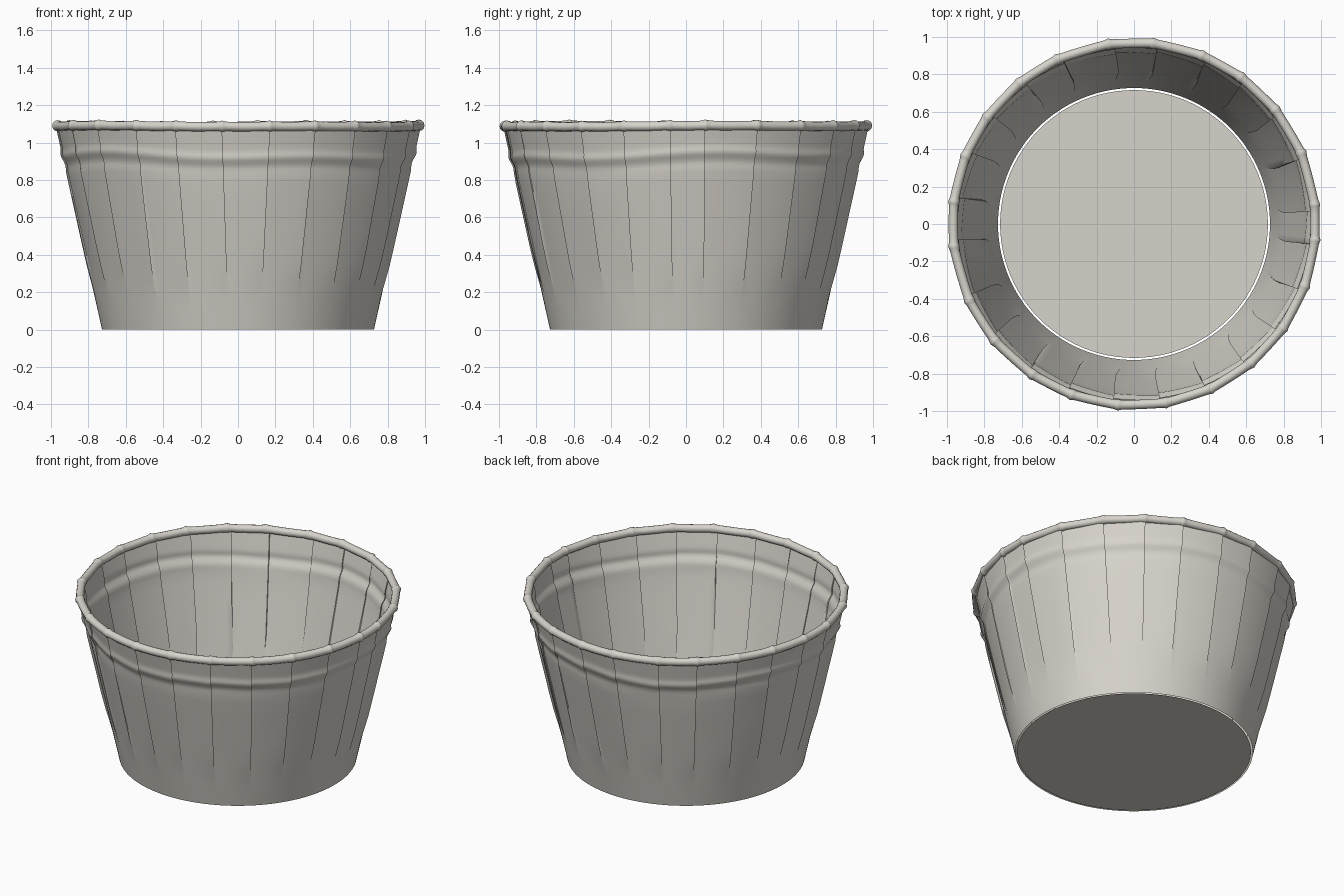
import bpy
import bmesh
from math import sin, cos, pi, tau, radians, exp

if "Cube" in bpy.data.objects:
    bpy.data.objects.remove(bpy.data.objects["Cube"])

HEIGHT = 1.09        # height of the rim centre line
FOOT, LIP = 0.727, 0.97

paper = bpy.data.materials.new("warm grey paper")
paper.use_nodes = True
COLOUR = (0.68, 0.655, 0.60, 1)
paper.diffuse_color = COLOUR
bsdf = paper.node_tree.nodes["Principled BSDF"]
bsdf.inputs["Base Color"].default_value = COLOUR
bsdf.inputs["Roughness"].default_value = 0.8

# Hand-folded pleats, so their spacing is slightly uneven (degrees)
PLEATS = [6, 23, 39, 54, 68, 84, 98, 115, 129, 144, 158, 173,
          187, 205, 220, 236, 250, 265, 280, 295, 310, 325, 340, 355]
SPANS = [(radians(a), radians(b)) for a, b in zip(PLEATS, PLEATS[1:] + [PLEATS[0] + 360])]


def smooth(x):
    x = min(max(x, 0), 1)
    return x * x * (3 - 2 * x)


def finish(name, bm):
    mesh = bpy.data.meshes.new(name)
    bm.to_mesh(mesh)
    bm.free()
    mesh.materials.append(paper)
    obj = bpy.data.objects.new(name, mesh)
    bpy.context.collection.objects.link(obj)
    bpy.ops.object.select_all(action='DESELECT')
    obj.select_set(True)
    bpy.context.view_layer.objects.active = obj
    bpy.ops.object.shade_smooth_by_angle(angle=radians(40))
    return obj


def loft(name, columns, closed_rows):
    """Skin a closed ring of point columns."""
    bm = bmesh.new()
    grid = [[bm.verts.new(p) for p in col] for col in columns]
    rows = len(grid[0])
    for i, col in enumerate(grid):
        nxt = grid[(i + 1) % len(grid)]
        for j in range(rows if closed_rows else rows - 1):
            k = (j + 1) % rows
            bm.faces.new((col[j], nxt[j], nxt[k], col[k]))
    return finish(name, bm)


def polar(angle, r, z):
    return (r * cos(angle), r * sin(angle), z)


def ring_wave(a):
    return 0.6 * sin(2 * a + 0.6) + 0.4 * sin(5 * a + 1)


# Pleated wall: each panel ends in a fold that doubles back under the next
LEVELS = [0, 0.08, 0.15, 0.2, 0.26, 0.34, 0.45, 0.56, 0.67, 0.78, 0.84] + \
         [0.86 + 0.015 * i for i in range(10)] + [1.03, 1.06, HEIGHT]
STEPS = 8
columns = []
for n, (start, end) in enumerate(SPANS):
    fold_start = 0.13 + 0.05 * sin(n * 2.3) ** 2
    # (panel fraction, depth in the fold, overlap weight)
    samples = [(i / STEPS, i / STEPS, 0) for i in range(STEPS + 1)] + [(1, 0.45, 1)]
    for t, depth, back in samples:
        col = []
        for z in LEVELS:
            fold = smooth((z - fold_start) / 0.25)
            overlap = 0.11 * fold
            tt = t - overlap * (1 - t) - back * overlap * 0.9
            if back == 0 and t == 1:
                tt += 0.004
            a = start + (end - start) * tt + 0.02 * (1 - z) * sin(n * 1.7)
            r = FOOT + (LIP - FOOT) * z / HEIGHT
            r += fold * (0.014 * depth - 0.002)
            r -= fold * 0.004 * sin(pi * t)                    # flattened panel
            crease = 0.93 + 0.025 * ring_wave(a)
            r += 0.009 * exp(-((z - crease) / 0.022) ** 2)      # soft bulge
            r -= 0.005 * exp(-((z - crease + 0.055) / 0.025) ** 2)
            col.append(polar(a, r, z))
        columns.append(col)
wall = loft("pleated_wall", columns, False)

# Rolled rim: straight rolls between swollen knots at the pleats
SIDES = 12
columns = []
for n, (start, end) in enumerate(SPANS):
    for t in (0, 0.03, 0.07, 0.12, 0.25, 0.5, 0.75, 0.9, 0.96):
        a = start + (end - start) * t
        near = min(t, 1 - t)
        knot = exp(-(near / 0.05) ** 2)
        tube = 0.025 + 0.005 * knot
        chord = cos((end - start) / 2) / cos(a - (start + end) / 2)
        r = 0.971 * (0.3 + 0.7 * chord)
        z = HEIGHT + 0.004 * ring_wave(a) - 0.003 * sin(pi * t)
        col = []
        for s in range(SIDES):
            q = tau * s / SIDES
            col.append(polar(a, r + tube * cos(q), z + tube * sin(q)))
        columns.append(col)
rim = loft("rolled_rim", columns, True)

# Flat base, a hair smaller than the foot of the wall
bm = bmesh.new()
bmesh.ops.create_circle(bm, cap_ends=True, segments=96, radius=0.716)
finish("base_disc", bm)
